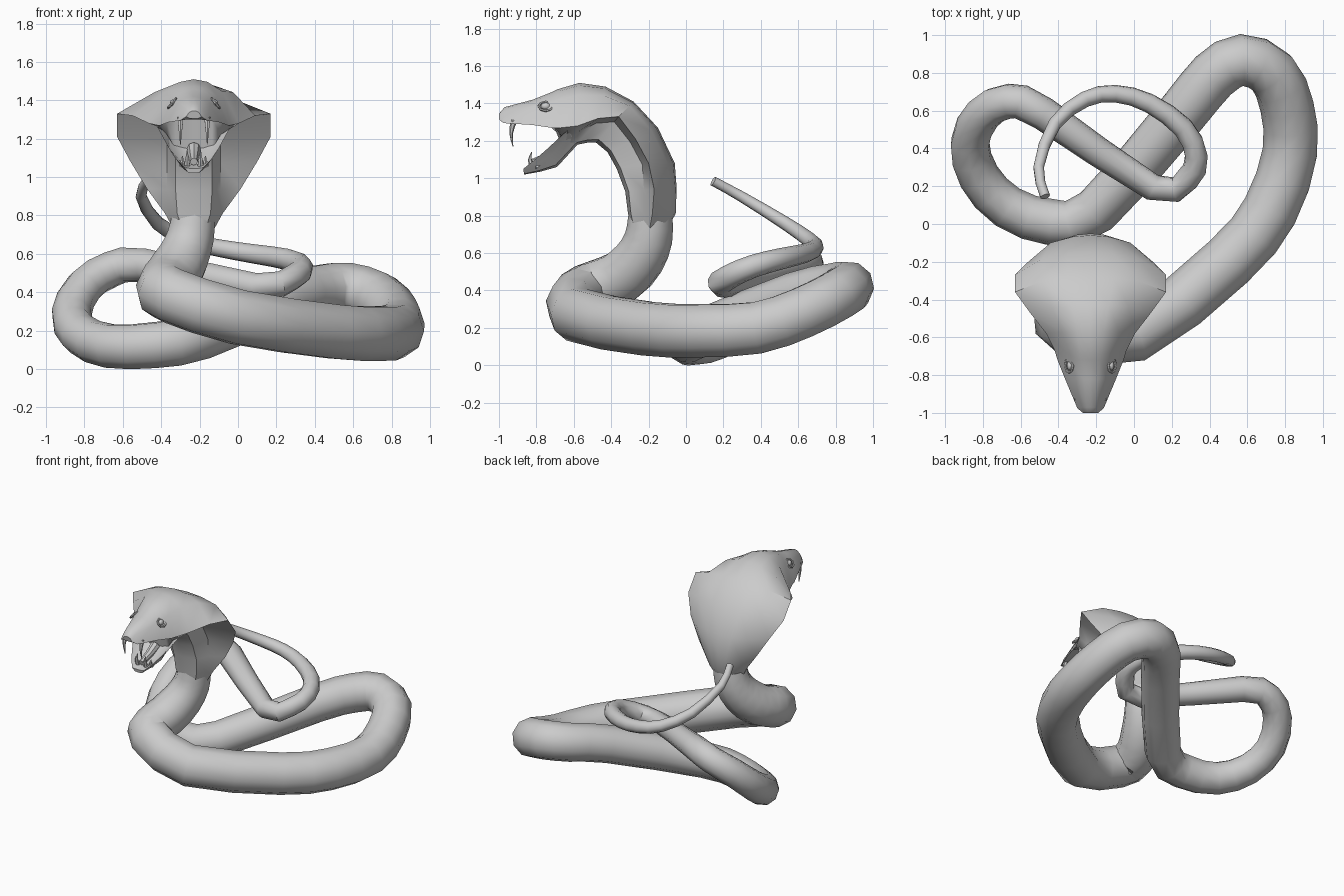
import bpy, bmesh, math
from mathutils import Vector

if "Cube" in bpy.data.objects:
    bpy.data.objects.remove(bpy.data.objects["Cube"])

CX = -0.23  # head centre line


def finish(name, bm, angle=40):
    bmesh.ops.recalc_face_normals(bm, faces=bm.faces)
    me = bpy.data.meshes.new(name)
    bm.to_mesh(me)
    bm.free()
    ob = bpy.data.objects.new(name, me)
    bpy.context.collection.objects.link(ob)
    bpy.ops.object.select_all(action='DESELECT')
    ob.select_set(True)
    bpy.context.view_layer.objects.active = ob
    bpy.ops.object.shade_smooth_by_angle(angle=math.radians(angle))
    return ob


def skin(name, rings):
    """Bridge equal-length closed rings and cap both ends."""
    bm = bmesh.new()
    vs = [[bm.verts.new(p) for p in r] for r in rings]
    n = len(vs[0])
    for a, b in zip(vs, vs[1:]):
        for i in range(n):
            j = (i + 1) % n
            bm.faces.new((a[i], a[j], b[j], b[i]))
    bm.faces.new(vs[0])
    bm.faces.new(vs[-1])
    return finish(name, bm)


def spline(pts, steps):
    """Catmull-Rom resampling."""
    p = [Vector(q) for q in pts]
    p = [2 * p[0] - p[1]] + p + [2 * p[-1] - p[-2]]
    out = []
    for i in range(1, len(p) - 2):
        a, b, c, d = p[i - 1:i + 3]
        for s in range(steps):
            t = s / steps
            out.append(0.5 * (2 * b + (c - a) * t + (2 * a - 5 * b + 4 * c - d) * t * t
                              + (3 * b - a - 3 * c + d) * t ** 3))
    return out + [p[-2]]


def tube(name, pts, radius, sides=10, steps=2):
    """Sweep a polygon along a path; radius is a function of 0..1 arc length."""
    pos = spline(pts, steps)
    arc = [0]
    for a, b in zip(pos, pos[1:]):
        arc.append(arc[-1] + (b - a).length)
    rings, up = [], Vector((0, 1, 0.1))
    for i, c in enumerate(pos):
        t = (pos[min(i + 1, len(pos) - 1)] - pos[max(i - 1, 0)]).normalized()
        up = (up - t * up.dot(t)).normalized()
        side = t.cross(up)
        r = radius(arc[i] / arc[-1])
        rings.append([c + r * (up * math.cos(k * math.tau / sides)
                               + side * math.sin(k * math.tau / sides))
                      for k in range(sides)])
    return skin(name, rings)


def mirrored_loft(name, secs):
    """Sections: top y z, edge y z, underside y z, edge half width."""
    rings = []
    for ty, tz, ey, ez, vy, vz, w in secs:
        T, E, V = Vector((0, ty, tz)), Vector((0, ey, ez)), Vector((0, vy, vz))
        b = min(0.85 * w, 0.14)
        fold = 0.2 if w > 0.3 else 0.35  # thin wings where the hood is wide
        half = [(0.30 * w, T.lerp(E, 0.06)), (0.64 * w, T.lerp(E, 0.28)), (w, E),
                (b, E.lerp(V, fold)), (0.68 * b, E.lerp(V, 0.88)), (0, V)]
        right = [Vector((x, p.y, p.z)) for x, p in half]
        left = [Vector((-p.x, p.y, p.z)) for p in reversed(right[:-1])]
        rings.append([p + Vector((CX, 0, 0)) for p in [T] + right + left])
    return skin(name, rings)


def ball(name, loc, scale):
    bm = bmesh.new()
    bmesh.ops.create_uvsphere(bm, u_segments=10, v_segments=6, radius=1)
    for v in bm.verts:
        v.co = Vector(loc) + Vector([a * b for a, b in zip(v.co, scale)])
    return finish(name, bm)


def body_radius(t):
    """Narrow neck, thick front coil, long taper to the tail."""
    s = 7.95 * t
    return max(0.026, min(0.118 + 0.09 * s, 0.148, 0.148 - 0.011 * (s - 2),
                          0.122 - 0.0268 * (s - 4.3)))


# Coiled body from the neck down to the raised tail tip
tube("coiled_body", [
    (-.23, -.19, .80), (-.25, -.2, .68), (-.29, -.25, .57), (-.35, -.35, .47),
    (-.385, -.47, .42), (-.34, -.56, .38),
    (0, -.585, .27), (.5, -.2, .195), (.72, .07, .185), (.825, .38, .2),
    (.81, .62, .28), (.73, .80, .37), (.57, .868, .42), (.42, .785, .41),
    (.25, .58, .365), (-.2, .07, .17),
    (-.43, .008, .125), (-.67, .09, .12), (-.82, .25, .18), (-.868, .43, .29),
    (-.80, .58, .43), (-.66, .65, .52), (-.48, .585, .54), (.1, .193, .43),
    (.28, .235, .475), (.33, .36, .53), (.26, .51, .57), (.08, .64, .6),
    (-.1, .69, .63), (-.26, .66, .67), (-.42, .53, .76), (-.505, .3, .9),
    (-.47, .145, .985)], body_radius)

# Hood, skull and upper jaw in one skin
mirrored_loft("hood_and_head", [
    (-.12, .70, -.2, .70, -.28, .70, .09),
    (-.055, .81, -.18, .81, -.31, .81, .15),
    (-.05, .95, -.17, .94, -.325, .93, .245),
    (-.06, 1.08, -.20, 1.08, -.37, 1.05, .33),
    (-.15, 1.27, -.27, 1.21, -.42, 1.14, .40),
    (-.28, 1.41, -.36, 1.33, -.48, 1.19, .40),
    (-.43, 1.49, -.47, 1.32, -.53, 1.19, .32),
    (-.57, 1.51, -.58, 1.28, -.58, 1.18, .235),
    (-.69, 1.475, -.67, 1.27, -.65, 1.13, .19),
    (-.72, 1.46, -.72, 1.27, -.69, 1.31, .175),
    (-.82, 1.42, -.82, 1.285, -.80, 1.31, .135),
    (-.97, 1.38, -.975, 1.295, -.96, 1.30, .07),
    (-1.0, 1.345, -1.0, 1.315, -.99, 1.305, .04)])

# Dropped lower jaw with a hollow floor
mirrored_loft("lower_jaw", [
    (-.60, 1.19, -.63, 1.26, -.58, 1.18, .19),
    (-.73, 1.085, -.75, 1.15, -.69, 1.06, .13),
    (-.81, 1.06, -.82, 1.09, -.78, 1.035, .09),
    (-.87, 1.045, -.87, 1.05, -.865, 1.02, .05)])

# Tongue lying in the lower jaw
tube("tongue", [(CX, -.66, 1.15), (CX, -.74, 1.11), (CX, -.83, 1.08)],
     lambda t: .035 - .015 * t, 8)


def fang(name, x, y, z, length):
    """Curved cone; a negative length points down."""
    tube(name, [(x, y, z), (x, y - .015, z + length * .5), (x, y - .005, z + length)],
         lambda t: .018 - .016 * t, 6)


for s, side in ((1, "right"), (-1, "left")):
    fang("upper_fang_" + side, CX + s * .07, -.92, 1.31, -.14)
    fang("lower_fang_" + side, CX + s * .035, -.82, 1.06, .08)
    fang("back_tooth_" + side, CX + s * .06, -.79, 1.06, .05)
    # Eye with a raised lid ring
    ball("eye_" + side, (CX + s * .108, -.75, 1.385), (.018, .026, .02))
    angles = [k * math.tau / 8 for k in range(9)]
    tube("eyelid_" + side, [(CX + s * (.114 - .02 * math.sin(a)), -.75 + .037 * math.cos(a),
                             1.385 + .024 * math.sin(a)) for a in angles],
         lambda t: .007, 6, 1)
